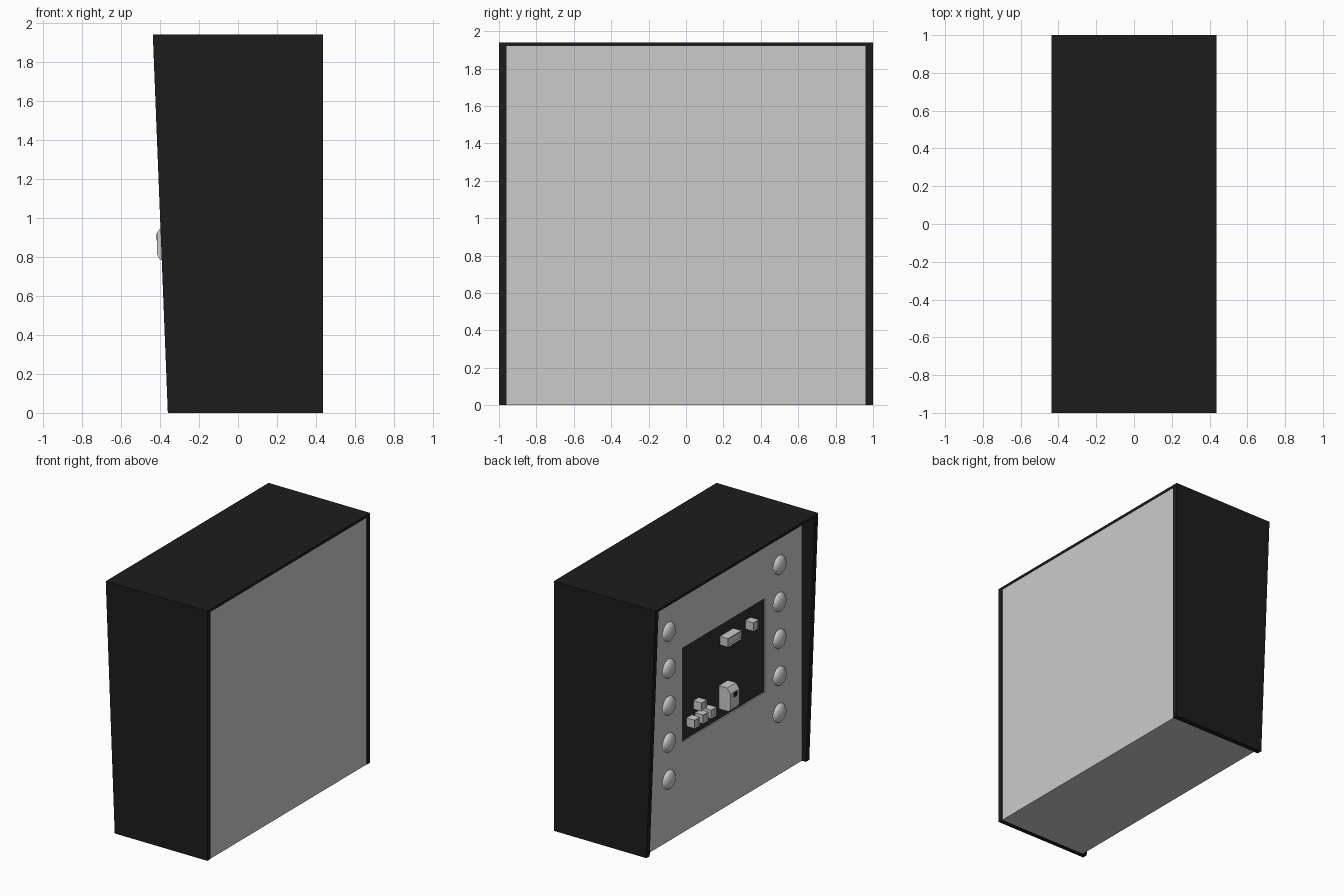
import bpy, bmesh, math
from mathutils import Matrix

if "Cube" in bpy.data.objects:
    bpy.data.objects.remove(bpy.data.objects["Cube"])


def material(name, v):
    m = bpy.data.materials.new(name)
    m.diffuse_color = (v, v, v, 1)
    m.use_nodes = True
    m.node_tree.nodes["Principled BSDF"].inputs["Base Color"].default_value = m.diffuse_color
    return m


black = material("black", 0.012)
dark = material("dark_screen", 0.03)


def finish(bm, name, mat=None):
    bmesh.ops.recalc_face_normals(bm, faces=bm.faces[:])
    me = bpy.data.meshes.new(name)
    bm.to_mesh(me)
    bm.free()
    ob = bpy.data.objects.new(name, me)
    bpy.context.collection.objects.link(ob)
    if mat:
        me.materials.append(mat)
    return ob


def prism(name, profile, y0, y1, mat=None):
    """Extrude an x-z profile along y."""
    bm = bmesh.new()
    f = bm.faces.new([bm.verts.new((x, y0, z)) for x, z in profile])
    r = bmesh.ops.extrude_face_region(bm, geom=[f])
    vs = [e for e in r["geom"] if isinstance(e, bmesh.types.BMVert)]
    bmesh.ops.translate(bm, verts=vs, vec=(0, y1 - y0, 0))
    return finish(bm, name, mat)


def box(name, x0, x1, y0, y1, z0, z1, mat=None):
    return prism(name, [(x0, z0), (x1, z0), (x1, z1), (x0, z1)], y0, y1, mat)


def block(name, y, z, wy=0.066, s=0.066):
    """Small block on the screen with a sunken front panel."""
    bm = bmesh.new()
    bmesh.ops.create_cube(bm, size=1, matrix=Matrix.Translation((SX - 0.035, y, z))
                          @ Matrix.Diagonal((0.07, wy, s, 1)))
    bm.normal_update()
    front = [f for f in bm.faces if f.normal.x < -0.9]
    bmesh.ops.inset_region(bm, faces=front, thickness=0.012, depth=0)
    bmesh.ops.translate(bm, verts=front[0].verts[:], vec=(0.006, 0, 0))
    return finish(bm, name)


H, PX, SX = 1.94, -0.325, -0.314   # height, front panel x, screen x
top = H - 0.02
slope = lambda z: -0.36 - 0.077 * z / H

# black shell: slanted side panels and top
for s, n in ((-1, "side_panel_a"), (1, "side_panel_b")):
    prism(n, [(slope(0), 0), (0.437, 0), (0.437, H), (slope(H), H)], s * 0.96, s * 1.0, black)
prism("top_panel", [(slope(top), top), (0.437, top), (0.437, H), (slope(H), H)], -0.96, 0.96, black)

# grey body with a shallow screen opening
body = box("cabinet_body", PX, 0.434, -0.96, 0.96, 0, top)
cut = box("screen_cutter", PX - 0.1, SX, -0.505, 0.505, 0.705, 1.435)
cut.hide_render = True
mod = body.modifiers.new("opening", "BOOLEAN")
mod.object, mod.operation, mod.solver = cut, "DIFFERENCE", "EXACT"
bpy.context.view_layer.objects.active = body
body.select_set(True)
bpy.ops.object.modifier_apply(modifier="opening")
bpy.data.objects.remove(cut, do_unlink=True)
box("screen", SX - 0.001, SX + 0.002, -0.505, 0.505, 0.705, 1.435, dark)

# two columns of domed bulbs
for s in (-1, 1):
    for i in range(5):
        bm = bmesh.new()
        bmesh.ops.create_uvsphere(bm, u_segments=24, v_segments=16, radius=1)
        bmesh.ops.bisect_plane(bm, geom=bm.verts[:] + bm.edges[:] + bm.faces[:],
                               plane_co=(0, 0, 0), plane_no=(0, 0, 1), clear_inner=True)
        m = (Matrix.Translation((PX, s * 0.679, 1.63 - 0.2875 * i))
             @ Matrix.Rotation(-math.pi / 2, 4, "Y") @ Matrix.Diagonal((0.073, 0.073, 0.038, 1)))
        bmesh.ops.transform(bm, matrix=m, verts=bm.verts[:])
        for f in bm.faces:
            f.smooth = True
        finish(bm, f"bulb_{'b' if s > 0 else 'a'}_{i}")

# blocks on the screen
block("floating_brick", -0.05, 1.31, wy=0.166)
block("floating_cube", -0.312, 1.314)
for i, (y, z) in enumerate([(0.41, 0.833), (0.306, 0.833), (0.206, 0.833), (0.326, 0.935)]):
    block(f"stacked_cube_{i}", y, z)

# tall chamfered figure with a dark visor
prism("figure", [(SX, 0.785), (SX, 0.965), (-0.385, 0.965), (-0.415, 0.925),
                 (-0.415, 0.815), (-0.4, 0.785)], -0.065, 0.046)
box("figure_visor", -0.418, -0.40, -0.035, 0.012, 0.885, 0.92, black)
